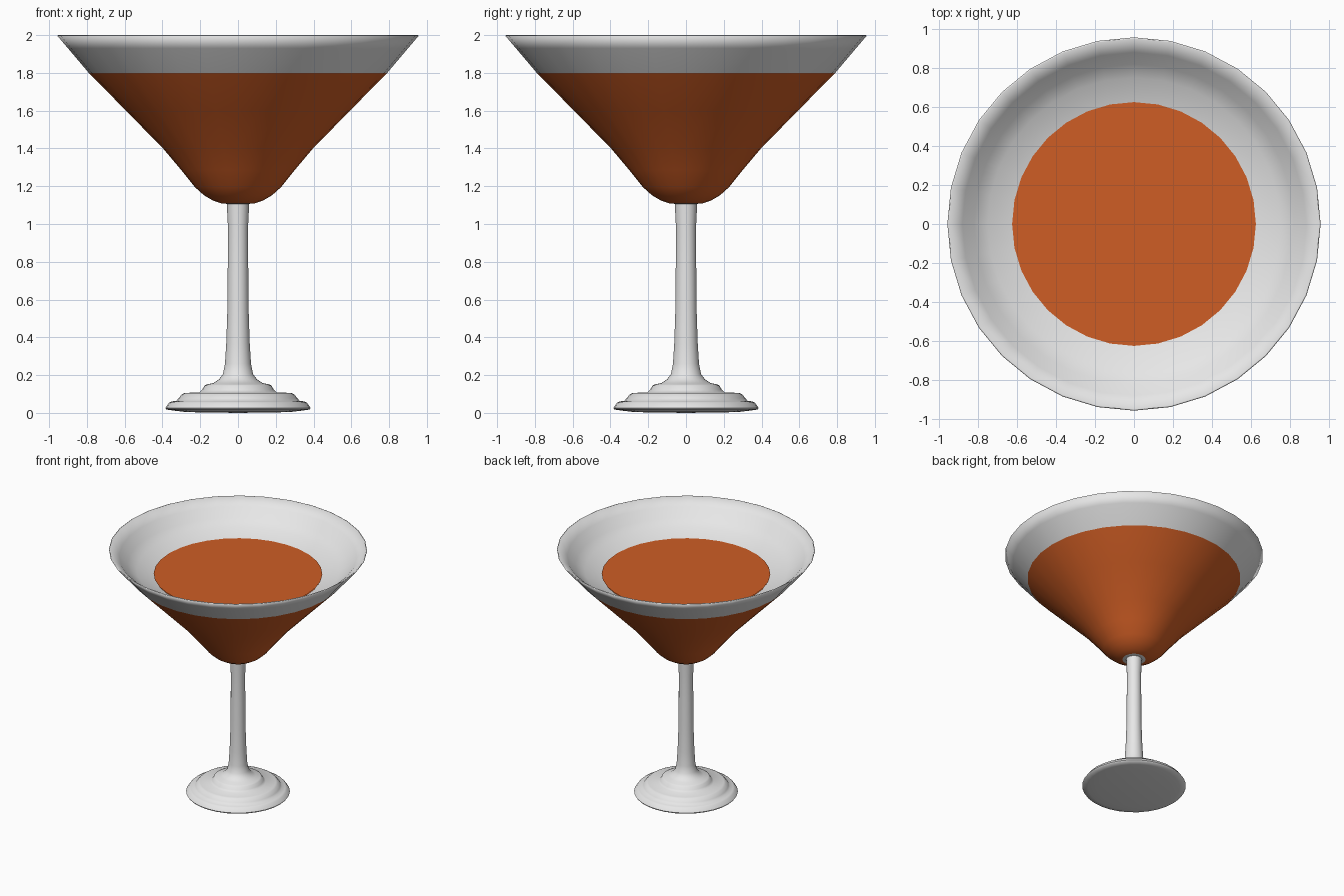
import bpy, bmesh, math

if "Cube" in bpy.data.objects:
    bpy.data.objects.remove(bpy.data.objects["Cube"])

SEG = 32


def material(name, rgb):
    m = bpy.data.materials.new(name)
    m.diffuse_color = (*rgb, 1)
    m.use_nodes = True
    m.node_tree.nodes["Principled BSDF"].inputs["Base Color"].default_value = m.diffuse_color
    return m


glass = material("pale grey glass", (0.8, 0.8, 0.8))
orange = material("orange drink", (0.62, 0.11, 0.018))


def lathe(name, profile, mats, orange_range=None, angle=180):
    """Revolve (radius, z) points; bands in orange_range get slot 1."""
    bm = bmesh.new()
    rings = []
    for r, z in profile:
        if r == 0:
            rings.append([bm.verts.new((0, 0, z))] * SEG)
        else:
            rings.append([bm.verts.new((r * math.cos(2 * math.pi * i / SEG),
                                        r * math.sin(2 * math.pi * i / SEG), z))
                          for i in range(SEG)])
    for k in range(len(rings) - 1):
        a, b = rings[k], rings[k + 1]
        for i in range(SEG):
            j = (i + 1) % SEG
            f = bm.faces.new(list(dict.fromkeys((a[i], a[j], b[j], b[i]))))
            f.smooth = True
            if orange_range and orange_range[0] <= k < orange_range[1]:
                f.material_index = 1
    me = bpy.data.meshes.new(name)
    bm.to_mesh(me)
    bm.free()
    if angle < 180:
        me.set_sharp_from_angle(angle=math.radians(angle))
    for m in mats:
        me.materials.append(m)
    ob = bpy.data.objects.new(name, me)
    bpy.context.collection.objects.link(ob)
    return ob


# Stepped foot flowing into the stem
lathe("foot_and_stem", [
    (0, 0), (0.27, 0.004), (0.34, 0.012), (0.38, 0.018), (0.385, 0.026),
    (0.365, 0.054), (0.35, 0.061), (0.325, 0.064), (0.315, 0.078),
    (0.295, 0.1), (0.28, 0.106), (0.205, 0.108), (0.19, 0.122),
    (0.178, 0.144), (0.165, 0.151), (0.13, 0.158), (0.1, 0.178),
    (0.08, 0.205), (0.069, 0.26), (0.062, 0.37), (0.056, 0.55),
    (0.054, 0.8), (0.053, 0.98), (0.057, 1.06), (0.058, 1.12)], [glass], angle=60)

# Bowl: outer wall coloured up to the fill line, then grey lip and inner wall
lathe("bowl", [
    (0, 1.105), (0.085, 1.108), (0.13, 1.123), (0.18, 1.152), (0.228, 1.195),
    (0.3, 1.285), (0.397, 1.4), (0.593, 1.6), (0.79, 1.8),
    (0.9, 1.93), (0.957, 1.997), (0.95, 2.0),
    (0.88, 1.945), (0.82, 1.88), (0.75, 1.835), (0.62, 1.795)],
    [glass, orange], orange_range=(1, 8))

# Flat surface of the drink
lathe("drink_surface", [(0.625, 1.803), (0, 1.803)], [orange])
